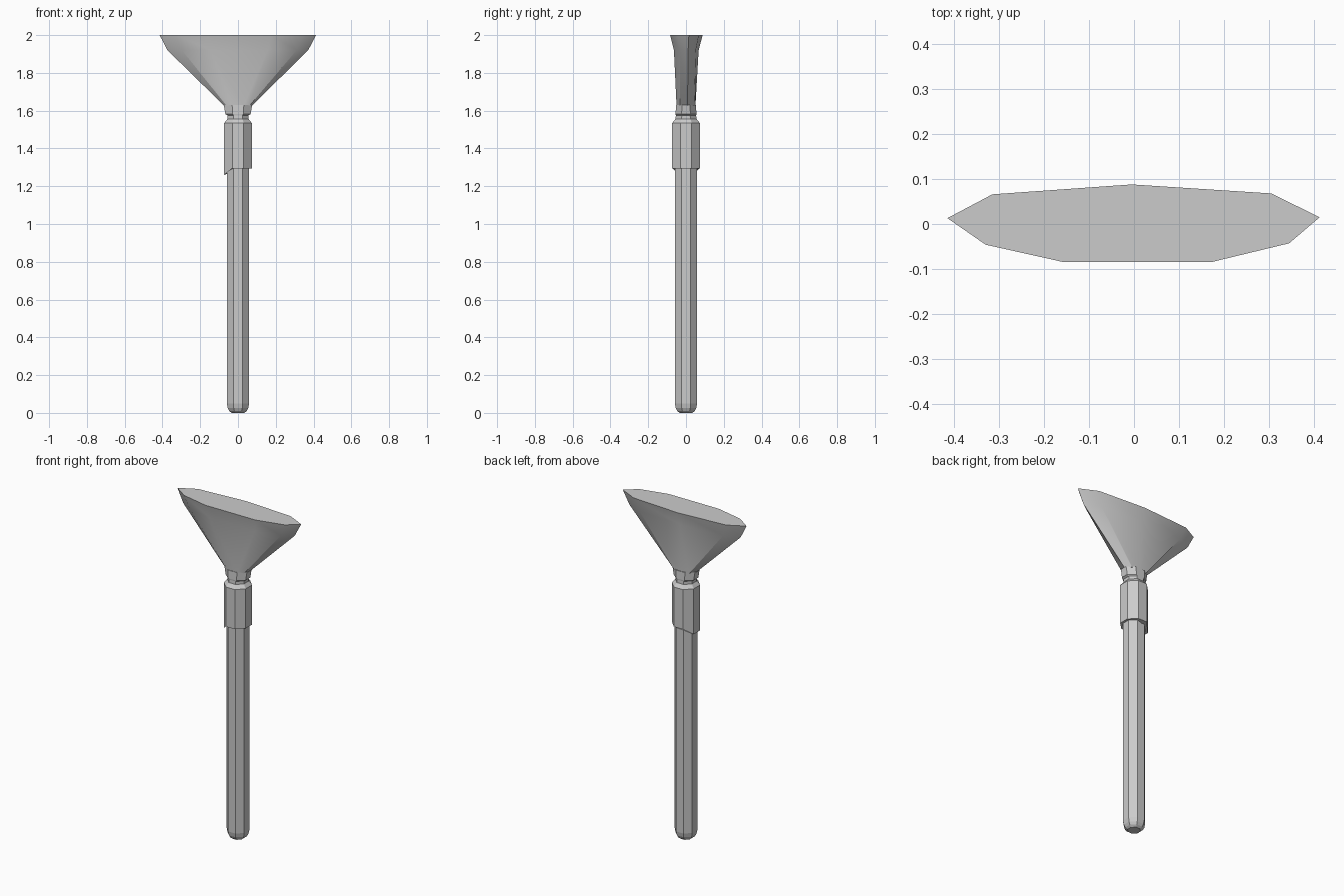
import bpy, bmesh, math

if "Cube" in bpy.data.objects:
    bpy.data.objects.remove(bpy.data.objects["Cube"])


def loft(name, rings, smooth=False):
    """Skin a stack of matching vertex rings and cap both ends."""
    bm = bmesh.new()
    loops = [[bm.verts.new(p) for p in ring] for ring in rings]
    n = len(loops[0])
    for a, b in zip(loops, loops[1:]):
        for i in range(n):
            j = (i + 1) % n
            bm.faces.new((a[i], a[j], b[j], b[i]))
    bm.faces.new(loops[0])
    bm.faces.new(loops[-1])
    bmesh.ops.recalc_face_normals(bm, faces=bm.faces)
    mesh = bpy.data.meshes.new(name)
    bm.to_mesh(mesh)
    bm.free()
    ob = bpy.data.objects.new(name, mesh)
    bpy.context.collection.objects.link(ob)
    if smooth:
        bpy.ops.object.select_all(action='DESELECT')
        ob.select_set(True)
        bpy.context.view_layer.objects.active = ob
        bpy.ops.object.shade_smooth_by_angle(angle=math.radians(35))
    return ob


def octagon(rx, ry, z):
    """Octagon with flats facing the axes; rx, ry are half widths across flats."""
    k = 1 / math.cos(math.pi / 8)
    angles = [math.pi / 8 + i * math.pi / 4 for i in range(8)]
    return [(rx * k * math.cos(a), ry * k * math.sin(a), z) for a in angles]


# handle with a rounded foot
handle = [(0.034, 0), (0.046, 0.01), (0.054, 0.025), (0.059, 0.05), (0.059, 1.32)]
loft("handle", [octagon(r, r, z) for r, z in handle])

# ferrule sleeve, neck groove and flattened collar
ferrule = [(0.073, 0.073, 1.295), (0.073, 0.073, 1.535), (0.055, 0.055, 1.557),
           (0.055, 0.054, 1.575), (0.067, 0.055, 1.582), (0.075, 0.053, 1.63)]
rings = [octagon(*row) for row in ferrule]
# small lip pulled down on the left of the lower edge
rings[0] = [(x, y, 1.26 if x < -0.06 else z) for x, y, z in rings[0]]
loft("ferrule", rings)

# fan shaped bristle head
rim = [(-0.415, 0.013), (-0.315, 0.066), (-0.005, 0.088), (0.305, 0.068),
       (0.413, 0.015), (0.345, -0.043), (0.175, -0.084), (-0.16, -0.084), (-0.33, -0.046)]
root = [(-0.072, 0.008), (-0.05, 0.043), (0, 0.05), (0.05, 0.043),
        (0.072, 0.008), (0.06, -0.032), (0.03, -0.05), (-0.03, -0.05), (-0.06, -0.032)]
loft("bristles", [[(x, y, 1.625) for x, y in root],
                  [(x * 0.9, y * 0.76, 1.92) for x, y in rim],
                  [(x, y, 2.0) for x, y in rim]], smooth=True)
